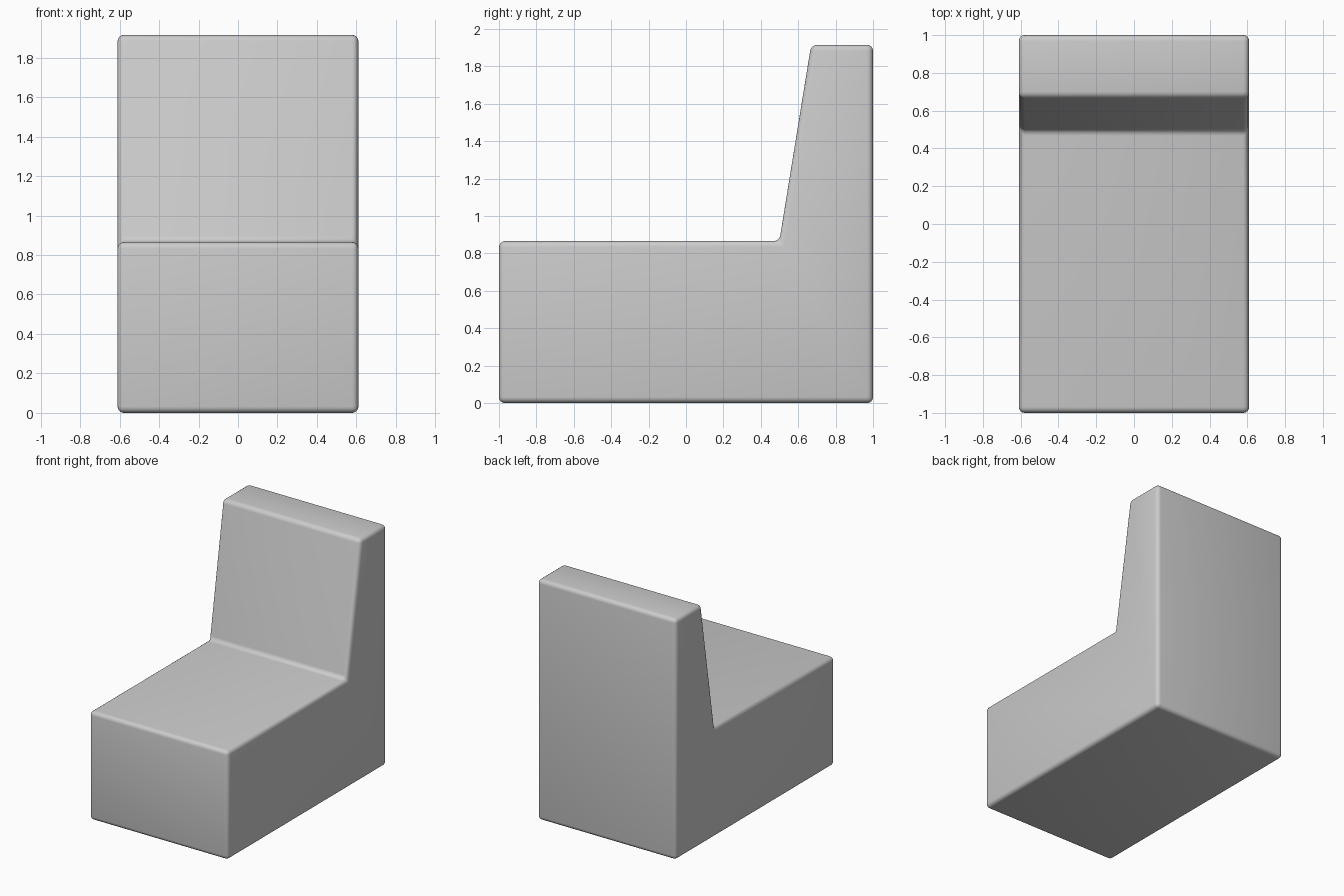
import bpy
import bmesh

if "Cube" in bpy.data.objects:
    bpy.data.objects.remove(bpy.data.objects["Cube"])

HALF_WIDTH = 0.61

# Side profile (y, z): seat block with a sloped backrest
profile = [(-1.0, 0.0), (1.0, 0.0), (1.0, 1.915),
           (0.669, 1.915), (0.499, 0.865), (-1.0, 0.865)]

# Extrude the profile across the width
bm = bmesh.new()
face = bm.faces.new([bm.verts.new((-HALF_WIDTH, y, z)) for y, z in profile])
extruded = bmesh.ops.extrude_face_region(bm, geom=[face])["geom"]
moved = [v for v in extruded if isinstance(v, bmesh.types.BMVert)]
bmesh.ops.translate(bm, verts=moved, vec=(2 * HALF_WIDTH, 0, 0))
bmesh.ops.recalc_face_normals(bm, faces=bm.faces[:])

# Soft rounded edges all round
bmesh.ops.bevel(bm, geom=bm.edges[:], offset=0.032, offset_type='OFFSET',
                segments=4, profile=0.5, affect='EDGES', clamp_overlap=True)
bmesh.ops.recalc_face_normals(bm, faces=bm.faces[:])
for f in bm.faces:
    f.smooth = True

mesh = bpy.data.meshes.new("padded_seat")
bm.to_mesh(mesh)
bm.free()
seat = bpy.data.objects.new("padded_seat", mesh)
bpy.context.collection.objects.link(seat)

# Single plain grey upholstery
grey = bpy.data.materials.new("light_grey")
grey.diffuse_color = (0.6, 0.6, 0.6, 1.0)
grey.use_nodes = True
grey.node_tree.nodes["Principled BSDF"].inputs["Base Color"].default_value = grey.diffuse_color
mesh.materials.append(grey)
